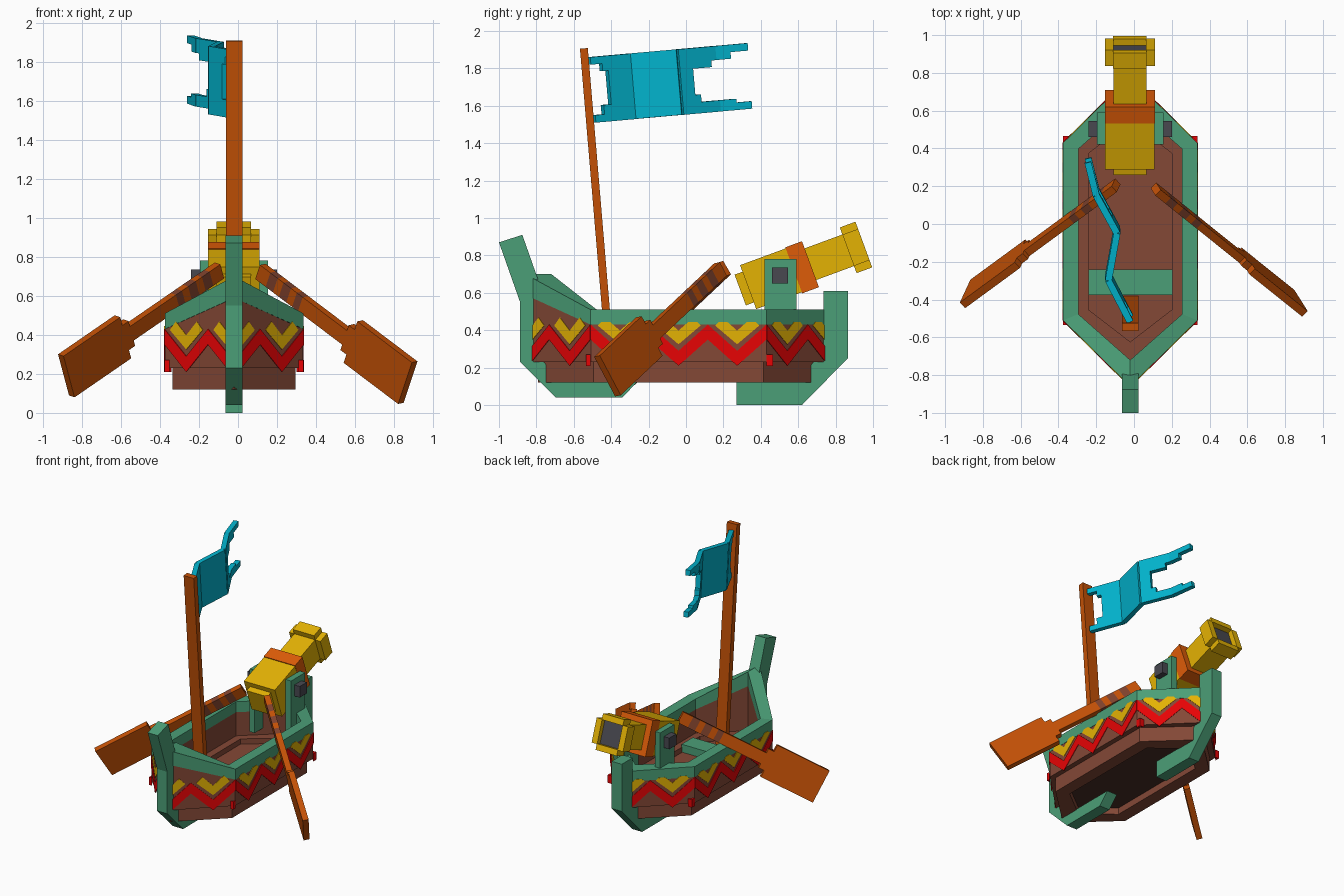
import bpy, bmesh, math
from mathutils import Vector as V

if "Cube" in bpy.data.objects:
    bpy.data.objects.remove(bpy.data.objects["Cube"])

CX = -0.02  # centre line of the hull


def mat(name, r, g, b):
    m = bpy.data.materials.new(name)
    lin = lambda c: ((c / 255 + 0.055) / 1.055) ** 2.4 if c > 10 else c / 255 / 12.92
    m.diffuse_color = (lin(r), lin(g), lin(b), 1)
    m.use_nodes = True
    m.node_tree.nodes["Principled BSDF"].inputs["Base Color"].default_value = m.diffuse_color
    return m


GREEN = mat("green_paint", 75, 159, 119)
BROWN = mat("brown_wood", 132, 72, 54)
DARK = mat("dark_underside", 72, 45, 38)
ORANGE = mat("orange_wood", 194, 80, 6)
BAND = mat("grip_brown", 126, 65, 44)
RING = mat("bright_orange", 222, 92, 8)
YELLOW = mat("yellow_metal", 228, 178, 4)
RED = mat("red_paint", 232, 3, 5)
TEAL = mat("teal_cloth", 2, 179, 205)
GRAY = mat("gray_iron", 72, 72, 80)


def finish(name, bm, *mats):
    bmesh.ops.recalc_face_normals(bm, faces=bm.faces)
    me = bpy.data.meshes.new(name)
    bm.to_mesh(me)
    bm.free()
    ob = bpy.data.objects.new(name, me)
    bpy.context.collection.objects.link(ob)
    for m in mats:
        me.materials.append(m)
    return ob


def prism(bm, pts, vec, mi=0):
    """Extrude a planar polygon along a vector."""
    a = [bm.verts.new(p) for p in pts]
    b = [bm.verts.new(V(p) + V(vec)) for p in pts]
    n = len(a)
    fs = [bm.faces.new(a[::-1]), bm.faces.new(b)]
    fs += [bm.faces.new((a[i], a[(i + 1) % n], b[(i + 1) % n], b[i])) for i in range(n)]
    for f in fs:
        f.material_index = mi


def bar(bm, p, q, side, up, w, h, mi=0):
    """Box from p to q, w wide along side and h tall along up."""
    p, q, s, u = V(p), V(q), V(side) * w / 2, V(up) * h / 2
    prism(bm, [p - s - u, p + s - u, p + s + u, p - s + u], q - p, mi)


def box(name, x, y, z, m):
    bm = bmesh.new()
    prism(bm, [(x[0], y[0], z[0]), (x[1], y[0], z[0]), (x[1], y[1], z[0]), (x[0], y[1], z[0])],
          (0, 0, z[1] - z[0]))
    return finish(name, bm, m)


# --- Hull: six-sided rings, inset by t from the outer outline ---
def outline(t):
    w, k, e = 0.355 - t, 0.414 * t, 1.75 * t
    return [V((CX + x, y, 0)) for x, y in
            [(w, 0.43 - k), (0, 0.78 - e), (-w, 0.43 - k),
             (-w, -0.51 + k), (0, -0.86 + e), (w, -0.51 + k)]]


def ring(name, t0, t1, z0, z1, m, rise0=0, rise1=0):
    bm = bmesh.new()
    loops = []
    for t, z, r in ((t0, z0, rise0), (t0, z1, rise1), (t1, z1, rise1), (t1, z0, rise0)):
        loops.append([bm.verts.new((p.x, p.y, z + (r if i == 4 else 0)))
                      for i, p in enumerate(outline(t))])
    for a, b in zip(loops, loops[1:] + loops[:1]):
        for i in range(6):
            j = (i + 1) % 6
            bm.faces.new((a[i], a[j], b[j], b[i]))
    return finish(name, bm, m)


ring("hull_lower_wall", 0.04, 0.135, 0.12, 0.25, BROWN)
ring("hull_upper_wall", 0.002, 0.08, 0.23, 0.43, BROWN, 0, 0.16)
ring("hull_rim", 0, 0.08, 0.43, 0.51, GREEN, 0.16, 0.19)

bm = bmesh.new()
prism(bm, [p + V((0, 0, 0.17)) for p in outline(0.13)], (0, 0, 0.04))
floor = finish("floor", bm, BROWN, DARK)
for f in floor.data.polygons:
    f.material_index = 1 if f.normal.z < -0.5 else 0

box("bench", (-0.24, 0.205), (-0.375, -0.24), (0.2, 0.27), GREEN)

# --- Painted zigzags and chevrons on every hull side ---
red, yel = bmesh.new(), bmesh.new()
pts = outline(0)
STEP = 0.94 / 6
for i in range(6):
    p, q = pts[i], pts[(i + 1) % 6]
    if i in (1, 4):          # start each slanted side at its outer corner
        p, q = q, p
    d = (q - p).normalized()
    L = (q - p).length - (0 if i in (2, 5) else 0.045)
    n = V((d.y, -d.x, 0))
    if n.dot(p + q - V((2 * CX, 0, 0))) < 0:
        n = -n
    top = 0.468 if i in (3, 4) else 0.445    # taller arms where the bow rises
    r = 0.425 + 0.5 * (top - 0.425)
    arm = [(0.118, 0.425), (0.118 - (top - 0.425), top), (0.078 - 0.47 + top, top), (0, 0.398)]
    at = lambda u, z: p + d * u + V((0, 0, z))
    for k in range(6):
        u0, u1, z0, z1 = k * STEP, (k + 1) * STEP, (0.39, 0.25)[k % 2], (0.25, 0.39)[k % 2]
        if u0 > L - 0.005:
            continue
        if u1 > L:
            z1, u1 = z0 + (z1 - z0) * (L - u0) / (u1 - u0), L
        prism(red, [at(u0, z0 - 0.04), at(u1, z1 - 0.04), at(u1, z1 + 0.04), at(u0, z0 + 0.04)],
              n * 0.004)
    for c in (STEP, 3 * STEP, 5 * STEP):
        # each chevron is two arms; the one by the keel is only a left arm
        for s in (-1, 1):
            if (c if s < 0 else c + 0.118) < L + 0.03:
                prism(yel, [at(c + s * u, z) for u, z in arm] and
                      [at(c, 0.325)] + [at(c + s * u, z) for u, z in arm], n * 0.003)
# red corner tips
for sx in (-1, 1):
    for y, s, e in ((0.43, 1, 0.035), (-0.51, -1, 0.025)):
        prism(red, [(CX + sx * 0.356, y, 0.21), (CX + sx * 0.356, y + s * e, 0.21),
                    (CX + sx * (0.356 - e), y + s * e, 0.21)], (0, 0, 0.06))
finish("red_zigzag", red, RED)
finish("yellow_chevrons", yel, YELLOW)


# --- Keel posts from side profiles ---
def keel(name, prof):
    bm = bmesh.new()
    prism(bm, [(CX - 0.043, y, z) for y, z in prof], (0.086, 0, 0))
    finish(name, bm, GREEN)


keel("bow_post", [(-1, 0.87), (-0.887, 0.55), (-0.887, 0.23), (-0.695, 0.04), (-0.34, 0.04),
                  (-0.26, 0.125), (-0.66, 0.125), (-0.8, 0.27), (-0.78, 0.64), (-0.875, 0.91)])
keel("stern_post", [(0.27, 0), (0.62, 0), (0.865, 0.25), (0.865, 0.61), (0.735, 0.61),
                    (0.735, 0.3), (0.6, 0.125), (0.27, 0.125)])

# --- Mast ---
bm = bmesh.new()
bar(bm, (CX, -0.403, 0.21), (CX, -0.546, 1.907), (1, 0, 0), (0, 1, 0.086), 0.085, 0.042)
finish("mast", bm, ORANGE)

# --- Flag: ragged columns (start, end, top, bottom) along a wavy path ---
path = [(0, -0.02), (0.22, -0.135), (0.47, -0.09), (0.67, -0.2), (0.86, -0.248)]
cols = [(0, .06, 0, .04), (0, .05, .31, .35), (.06, .09, 0, .08), (.05, .08, .26, .35),
        (.09, .54, 0, .35), (.08, .09, .26, .35), (.54, .64, 0, .11), (.64, .75, 0, .075),
        (.75, .845, 0, .04), (.54, .57, .25, .35), (.57, .76, .29, .35), (.76, .84, .31, .35)]
bm = bmesh.new()
for (s0, x0), (s1, x1) in zip(path, path[1:]):
    nrm = V((s1 - s0, x0 - x1, 0)).normalized() * 0.036
    for a, b, t0, t1 in cols:
        a, b = max(a, s0), min(b, s1)
        if b - a < 0.002:
            continue
        at = lambda s, t: V((x0 + (x1 - x0) * (s - s0) / (s1 - s0), -0.52 + s + 0.086 * t,
                             1.86 + 0.089 * s - t)) - nrm / 2
        prism(bm, [at(a, t0), at(b, t0), at(b, t1), at(a, t1)], nrm)
finish("flag", bm, TEAL)


# --- Oars: striped grip, shaft, shoulder and blade, twisted about the axis ---
def oar(name, a, b, twist):
    a, b, th = V(a), V(b), math.radians(twist)
    d = (b - a).normalized()
    up = (V((0, 0, 1)) - d * d.z).normalized()
    side = d.cross(up)
    up, side = up * math.cos(th) - side * math.sin(th), side * math.cos(th) + up * math.sin(th)
    bm = bmesh.new()
    parts = [(0, .07, .085, 0), (.07, .12, .085, 1), (.12, .16, .085, 0), (.16, .21, .085, 1),
             (.21, .25, .085, 0), (.25, .29, .085, 1), (.29, .59, .085, 0),
             (.59, .63, .15, 0), (.63, 1, .25, 0)]
    for f0, f1, h, mi in parts:
        bar(bm, a.lerp(b, f0), a.lerp(b, f1), side, up, 0.042, h, mi)
    finish(name, bm, ORANGE, BAND)


oar("right_oar", (0.115, 0.185, 0.725), (0.87, -0.42, 0.155), -10)
oar("left_oar", (-0.095, 0.205, 0.73), (-0.88, -0.37, 0.19), 15)

# --- Cannon mount ---
for name, x, px in (("left", (-0.195, -0.153), (-0.24, -0.19)),
                    ("right", (0.108, 0.155), (0.15, 0.2))):
    box(name + "_cannon_post", x, (0.42, 0.59), (0.3, 0.78), GREEN)
    box(name + "_pivot_pin", px, (0.46, 0.545), (0.65, 0.735), GRAY)

# --- Cannon along a tilted axis ---
ang = math.radians(20.2)
AX, UP, SD = V((0, math.cos(ang), math.sin(ang))), V((0, -math.sin(ang), math.cos(ang))), V((1, 0, 0))
ORG = V((CX - 0.002, 0.29, 0.615))


def seg(bm, s0, s1, w, h, x=0, u=0, mi=0):
    o = ORG + SD * x + UP * u
    bar(bm, o + AX * s0, o + AX * s1, SD, UP, w, h, mi)


bm = bmesh.new()
seg(bm, 0, 0.05, 0.175, 0.175)
seg(bm, 0.045, 0.305, 0.262, 0.25)
seg(bm, 0.39, 0.66, 0.175, 0.18)
for sgn in (-1, 1):          # muzzle frame
    seg(bm, 0.615, 0.704, 0.178, 0.044, 0, sgn * 0.108)
    seg(bm, 0.615, 0.704, 0.046, 0.178, sgn * 0.1095, 0)
finish("cannon", bm, YELLOW)
bm = bmesh.new()
seg(bm, 0.305, 0.4, 0.265, 0.262)
finish("cannon_band", bm, RING)
bm = bmesh.new()
seg(bm, 0.658, 0.667, 0.174, 0.174)
finish("cannon_bore", bm, GRAY)
